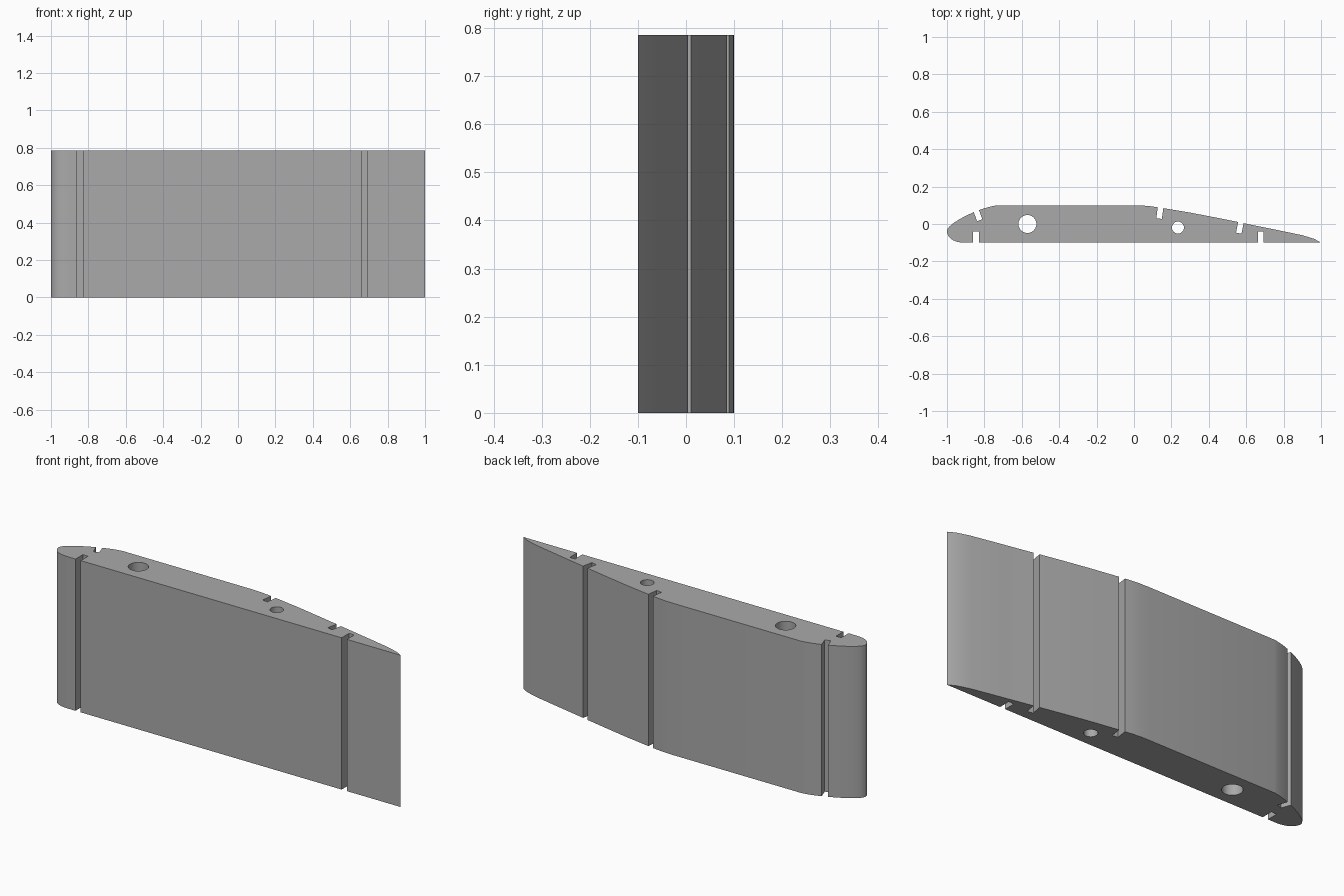
import bpy, bmesh, math
from mathutils import Vector
from mathutils.geometry import interpolate_bezier

if "Cube" in bpy.data.objects:
    bpy.data.objects.remove(bpy.data.objects["Cube"])

HEIGHT = 0.785
grey = bpy.data.materials.new("grey")
grey.diffuse_color = (0.4, 0.4, 0.4, 1)
grey.use_nodes = True
grey.node_tree.nodes["Principled BSDF"].inputs["Base Color"].default_value = grey.diffuse_color


def prism(name, points, z0, z1):
    """Closed 2D outline extruded upwards into a solid."""
    bm = bmesh.new()
    base = bm.faces.new([bm.verts.new((x, y, z0)) for x, y in points])
    top = bmesh.ops.extrude_face_region(bm, geom=[base])["geom"]
    bmesh.ops.translate(bm, vec=(0, 0, z1 - z0),
                        verts=[v for v in top if isinstance(v, bmesh.types.BMVert)])
    bmesh.ops.recalc_face_normals(bm, faces=bm.faces)
    mesh = bpy.data.meshes.new(name)
    bm.to_mesh(mesh)
    bm.free()
    mesh.materials.append(grey)
    obj = bpy.data.objects.new(name, mesh)
    bpy.context.collection.objects.link(obj)
    return obj


def bezier(a, b, c, d, n):
    pts = interpolate_bezier(*[Vector((*p, 0)) for p in (a, b, c, d)], n)
    return [(p.x, p.y) for p in pts]


# Wing section: rounded nose, flat underside, tapering tail
outline = bezier((-0.73, 0.10), (-0.83, 0.088), (-0.995, 0.005), (-1, -0.035), 14)
outline += bezier((-1, -0.035), (-1, -0.075), (-0.965, -0.10), (-0.90, -0.10), 12)[1:]
outline += [(1, -0.10), (0.965, -0.08), (0.90, -0.06), (0.75, -0.029), (0.587, 0.004),
            (0.555, 0.011), (0.43, 0.036), (0.30, 0.061)]
outline += bezier((0.155, 0.085), (0.10, 0.094), (0.06, 0.10), (0.0, 0.10), 5)
wing = prism("wing_section", outline, 0, HEIGHT)


def cut(name, points):
    cutter = prism(name, points, -0.1, HEIGHT + 0.1)
    cutter.hide_render = True
    mod = wing.modifiers.new(name, "BOOLEAN")
    mod.operation = "DIFFERENCE"
    mod.solver = "EXACT"
    mod.object = cutter
    bpy.context.view_layer.objects.active = wing
    bpy.ops.object.modifier_apply(modifier=name)
    bpy.data.objects.remove(cutter)


def slot(name, floor, mouth, width=0.03):
    """Slot running from its floor centre outwards past the mouth centre."""
    a, b = Vector(floor), Vector(mouth)
    d = (b - a).normalized()
    side = Vector((-d.y, d.x)) * width / 2
    b = b + d * 0.04
    cut(name, [a + side, a - side, b - side, b + side])


def hole(name, x, y, r, n=40):
    cut(name, [(x + r * math.cos(i * math.tau / n), y + r * math.sin(i * math.tau / n))
               for i in range(n)])


# Stringer slots on the flat side, then on the curved side
slot("front_lower_slot", (-0.845, -0.04), (-0.845, -0.10))
slot("rear_lower_slot", (0.678, -0.04), (0.678, -0.10))
slot("nose_upper_slot", (-0.825, 0.02), (-0.845, 0.075))
slot("middle_upper_slot", (0.134, 0.029), (0.142, 0.088))
slot("tail_upper_slot", (0.56, -0.049), (0.572, 0.009))

# Round spar holes
hole("main_spar_hole", -0.57, 0.0, 0.048)
hole("rear_spar_hole", 0.235, -0.019, 0.032)

# Smooth the nose while keeping edges sharp
bpy.ops.object.select_all(action="DESELECT")
wing.select_set(True)
bpy.context.view_layer.objects.active = wing
bpy.ops.object.shade_smooth_by_angle(angle=math.radians(20))
